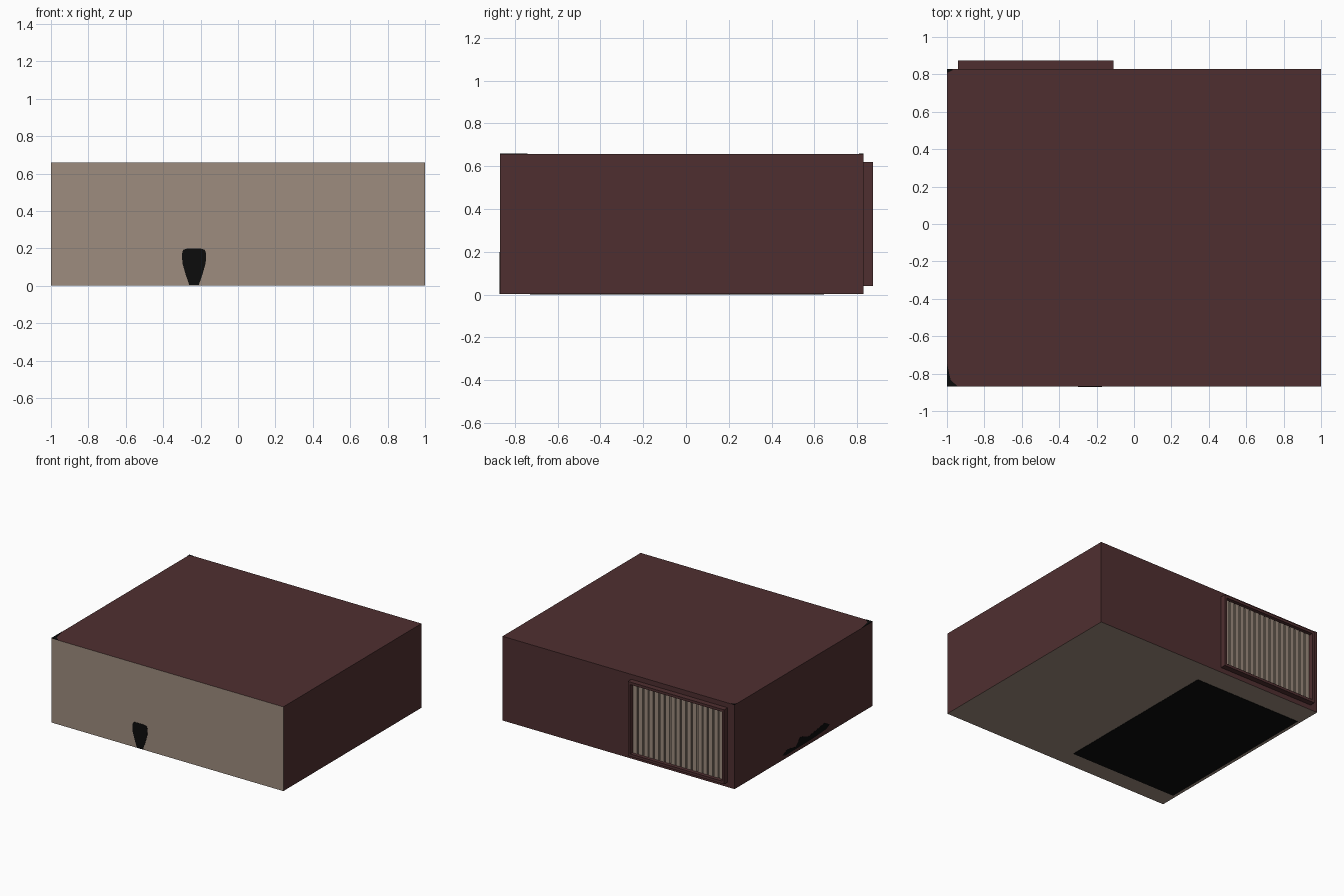
import bpy, bmesh
from mathutils import Vector

if "Cube" in bpy.data.objects:
    bpy.data.objects.remove(bpy.data.objects["Cube"])


def srgb(*c):
    return tuple((v / 255 / 12.92) if v < 10 else ((v / 255 + 0.055) / 1.055) ** 2.4 for v in c) + (1,)


def material(name, rgb):
    m = bpy.data.materials.new(name)
    m.diffuse_color = srgb(*rgb)
    m.use_nodes = True
    m.node_tree.nodes["Principled BSDF"].inputs["Base Color"].default_value = m.diffuse_color
    return m


brown = material("dark_brown", (79, 47, 48))
beige = material("warm_beige", (157, 140, 126))
black = material("black", (12, 12, 12))


def finish(name, bm, *mats):
    bmesh.ops.recalc_face_normals(bm, faces=bm.faces)
    me = bpy.data.meshes.new(name)
    bm.to_mesh(me)
    bm.free()
    for m in mats:
        me.materials.append(m)
    ob = bpy.data.objects.new(name, me)
    bpy.context.collection.objects.link(ob)
    return ob


def add_box(bm, lo, hi):
    vs = bmesh.ops.create_cube(bm, size=1)["verts"]
    for v in vs:
        v.co = Vector([lo[i] if v.co[i] < 0 else hi[i] for i in range(3)])


def box(name, lo, hi, mat):
    bm = bmesh.new()
    add_box(bm, lo, hi)
    return finish(name, bm, mat)


def plate(name, pts, place, depth, mat):
    """Thin plate: 2D outline mapped into space, then extruded."""
    bm = bmesh.new()
    f = bm.faces.new([bm.verts.new(place(a, b)) for a, b in pts])
    ext = bmesh.ops.extrude_face_region(bm, geom=[f])["geom"]
    for v in ext:
        if isinstance(v, bmesh.types.BMVert):
            v.co += Vector(depth)
    return finish(name, bm, mat)


# Building block: brown walls and roof, beige front and underside
bm = bmesh.new()
add_box(bm, (-1, -0.87, 0.002), (1, 0.83, 0.658))
bmesh.ops.recalc_face_normals(bm, faces=bm.faces)
for f in bm.faces:
    f.material_index = int(f.normal.y < -0.5 or f.normal.z < -0.5)
finish("building", bm, brown, beige)

# Door frame on the back wall
X0, X1, Z0, Z1, T = -0.94, -0.11, 0.04, 0.62, 0.02
bm = bmesh.new()
for x0, x1, z0, z1 in ((X0, X0 + T, Z0, Z1), (X1 - T, X1, Z0, Z1),
                       (X0 + T, X1 - T, Z0, Z0 + T), (X0 + T, X1 - T, Z1 - T, Z1)):
    add_box(bm, (x0, 0.825, z0), (x1, 0.873, z1))
finish("door_frame", bm, brown)

# Ribbed door: backing sheet and upright slats
box("door_backing", (X0 + T, 0.82, Z0 + T), (X1 - T, 0.836, Z1 - T), beige)
N = 17
step = (X1 - X0 - 2 * T) / N
bm = bmesh.new()
for i in range(N):
    x = X0 + T + i * step
    add_box(bm, (x + 0.006, 0.83, Z0 + T), (x + step - 0.006, 0.846, Z1 - T))
finish("door_slats", bm, beige)

# Black floor panel under the building
box("floor_panel", (-0.975, -0.73, 0), (-0.05, 0.645, 0.005), black)

# Black wedge mark on the front wall
half = [(0.025, 0.003), (0.045, 0.06), (0.062, 0.12), (0.065, 0.17), (0.058, 0.192), (0.04, 0.198)]
outline = half + [(-x, z) for x, z in reversed(half)]
plate("front_mark", outline, lambda a, b: (a - 0.235, -0.872, b), (0, 0.004, 0), black)

# Black streak low on the left wall
streak = [(0.24, 0.04), (0.18, 0.065), (0.08, 0.045), (0.02, 0.1), (-0.08, 0.065),
          (-0.28, 0.095), (-0.34, 0.06), (-0.3, 0.04), (-0.15, 0.03), (0.2, 0.025)]
plate("left_streak", streak, lambda a, b: (-1.001, a, b), (0.003, 0, 0), black)

# Black corner patches on the roof
front_corner = [(-1, -0.87), (-0.94, -0.87), (-0.98, -0.835), (-0.988, -0.8), (-1, -0.74)]
back_corner = [(-1, 0.83), (-1, 0.808), (-0.97, 0.822), (-0.97, 0.83)]
for name, pts in (("front_roof_corner", front_corner), ("back_roof_corner", back_corner)):
    plate(name, pts, lambda a, b: (a, b, 0.657), (0, 0, 0.003), black)
